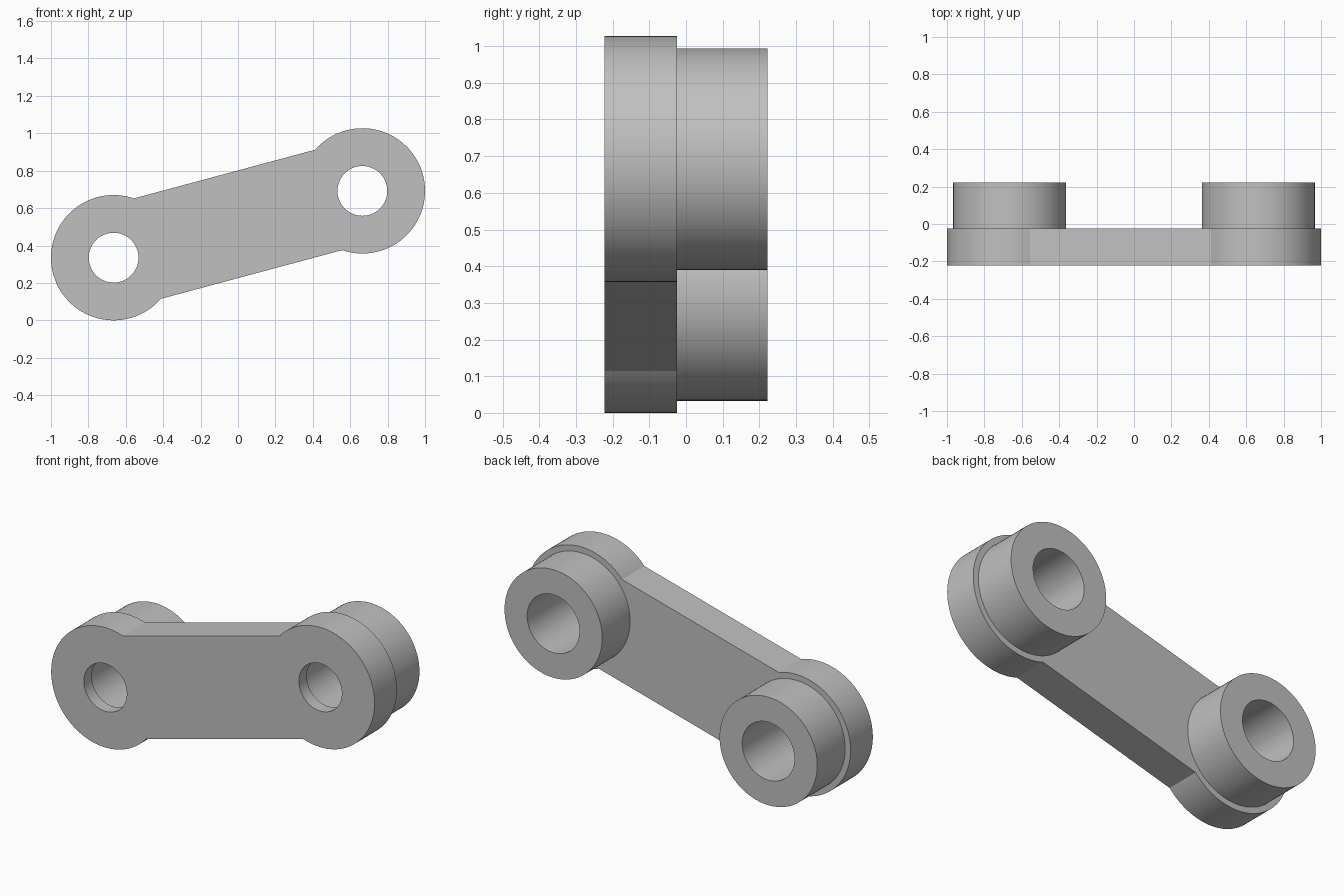
import bpy, bmesh, math

if "Cube" in bpy.data.objects:
    bpy.data.objects.remove(bpy.data.objects["Cube"])

TILT = math.radians(15)
ENDS = [(-0.665, 0.335), (0.665, 0.692)]      # pin centres (x, z)
R_END, R_BOSS, R_HOLE, R_BORE = 0.335, 0.302, 0.133, 0.162
HALF_BAR = 0.278                              # half width of the bar
FRONT, MID, BACK, LIP = -0.222, -0.025, 0.222, -0.152

grey = bpy.data.materials.new("grey")
grey.diffuse_color = (0.53, 0.53, 0.53, 1)
grey.use_nodes = True
grey.node_tree.nodes["Principled BSDF"].inputs["Base Color"].default_value = grey.diffuse_color


def prism(name, outline, y0, y1):
    """Extrude an (x, z) outline from y0 to y1."""
    bm = bmesh.new()
    face = bm.faces.new([bm.verts.new((x, y0, z)) for x, z in outline])
    ext = bmesh.ops.extrude_face_region(bm, geom=[face])
    moved = [v for v in ext["geom"] if isinstance(v, bmesh.types.BMVert)]
    bmesh.ops.translate(bm, vec=(0, y1 - y0, 0), verts=moved)
    bmesh.ops.recalc_face_normals(bm, faces=bm.faces)
    mesh = bpy.data.meshes.new(name)
    bm.to_mesh(mesh)
    bm.free()
    mesh.materials.append(grey)
    obj = bpy.data.objects.new(name, mesh)
    bpy.context.collection.objects.link(obj)
    return obj


def arc(centre, r, a0, a1, n):
    return [(centre[0] + r * math.cos(a0 + (a1 - a0) * i / n),
             centre[1] + r * math.sin(a0 + (a1 - a0) * i / n)) for i in range(n + 1)]


def circle(centre, r, n=96):
    return arc(centre, r, 0, math.tau, n)[:-1]


def combine(target, tool, operation):
    mod = target.modifiers.new(operation.lower(), 'BOOLEAN')
    mod.operation, mod.solver, mod.object = operation, 'EXACT', tool
    bpy.context.view_layer.objects.active = target
    bpy.ops.object.modifier_apply(modifier=mod.name)
    bpy.data.objects.remove(tool)


# link plate: two round ends joined by a slightly narrower bar
gap = math.asin(HALF_BAR / R_END)
outline = (arc(ENDS[1], R_END, TILT - math.pi + gap, TILT + math.pi - gap, 80)
           + arc(ENDS[0], R_END, TILT + gap, TILT + math.tau - gap, 80))
link = prism("link_arm", outline, FRONT, MID)

# bosses on the back, then wide bores that leave a thin front lip
for c in ENDS:
    combine(link, prism("boss", circle(c, R_BOSS), MID - 0.05, BACK), 'UNION')
for c in ENDS:
    combine(link, prism("bore", circle(c, R_BORE), LIP, BACK + 0.1), 'DIFFERENCE')
    combine(link, prism("pin_hole", circle(c, R_HOLE), FRONT - 0.1, LIP + 0.05), 'DIFFERENCE')

bpy.ops.object.select_all(action='DESELECT')
link.select_set(True)
bpy.context.view_layer.objects.active = link
bpy.ops.object.shade_smooth_by_angle(angle=math.radians(20))
